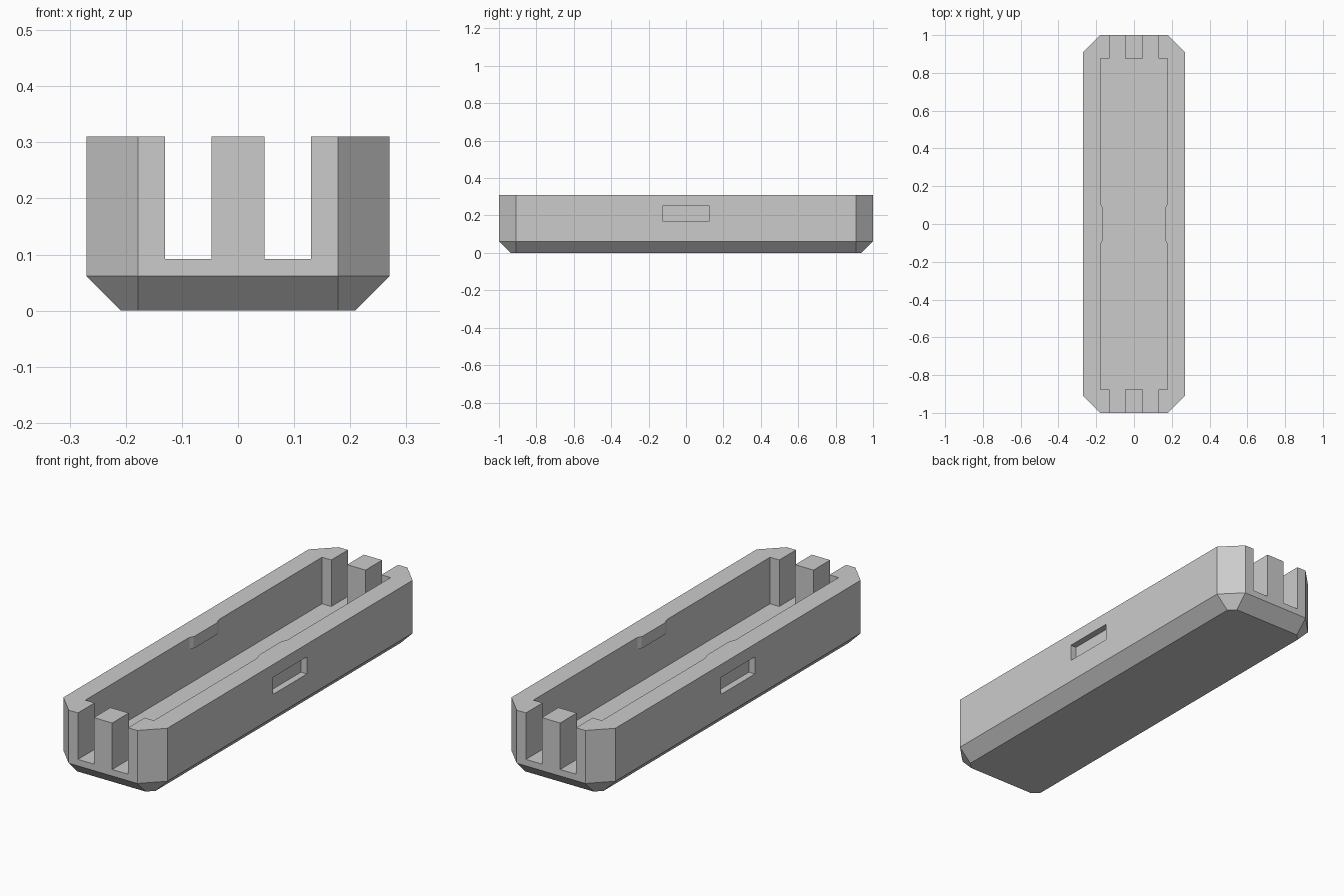
import bpy, bmesh, math

if "Cube" in bpy.data.objects:
    bpy.data.objects.remove(bpy.data.objects["Cube"])

grey = bpy.data.materials.new("plain grey")
grey.diffuse_color = (0.6, 0.6, 0.6, 1)
grey.use_nodes = True
grey.node_tree.nodes["Principled BSDF"].inputs["Base Color"].default_value = grey.diffuse_color

HX, HY, H = 0.27, 1.0, 0.31      # half width, half length, height
CUT, BEV = 0.092, 0.0615         # vertical corner cut, bottom bevel
IX, IY, FLOOR = 0.178, 0.877, 0.092


def loft(name, rings):
    """Solid through a stack of (outline, z) rings."""
    bm = bmesh.new()
    loops = [[bm.verts.new((x, y, z)) for x, y in pts] for pts, z in rings]
    n = len(loops[0])
    for a, b in zip(loops, loops[1:]):
        for i in range(n):
            j = (i + 1) % n
            bm.faces.new((a[i], a[j], b[j], b[i]))
    bm.faces.new(loops[0][::-1])
    bm.faces.new(loops[-1])
    bmesh.ops.recalc_face_normals(bm, faces=bm.faces)
    me = bpy.data.meshes.new(name)
    bm.to_mesh(me)
    bm.free()
    me.materials.append(grey)
    ob = bpy.data.objects.new(name, me)
    bpy.context.collection.objects.link(ob)
    return ob


def octagon(hx, hy, cut):
    return [(hx, -hy + cut), (hx, hy - cut), (hx - cut, hy), (-hx + cut, hy),
            (-hx, hy - cut), (-hx, -hy + cut), (-hx + cut, -hy), (hx - cut, -hy)]


def subtract(target, cutter):
    cutter.hide_render = True
    mod = target.modifiers.new("cut", 'BOOLEAN')
    mod.operation = 'DIFFERENCE'
    mod.solver = 'EXACT'
    mod.object = cutter
    bpy.context.view_layer.objects.active = target
    bpy.ops.object.modifier_apply(modifier=mod.name)
    bpy.data.objects.remove(cutter)


# Tray body: cut corners, bevelled underside
tray = loft("tray", [(octagon(HX - BEV, HY - BEV, CUT - BEV), 0),
                     (octagon(HX, HY, CUT), BEV),
                     (octagon(HX, HY, CUT), H)])

# Cavity with two open slots at each end
end = [(IX, IY), (0.13, IY), (0.13, 1.1), (0.0475, 1.1), (0.0475, IY)]
end += [(-x, y) for x, y in reversed(end)]
plan = end + [(-x, -y) for x, y in end]
subtract(tray, loft("cavity_cutter", [(plan, FLOOR), (plan, H + 0.1)]))

for s, side in ((1, "right"), (-1, "left")):
    # Shallow grip pocket on the outer wall
    rect = [(s * x, y) for x, y in
            ((HX - 0.031, -0.125), (HX + 0.1, -0.125), (HX + 0.1, 0.125), (HX - 0.031, 0.125))]
    subtract(tray, loft("pocket_cutter", [(rect, 0.17), (rect, 0.25)]))

    # Small eased retaining lip on the inner wall
    ease = [(IX - 0.012 * (1 - math.cos(math.pi * i / 4)) / 2, 0.115 - 0.035 * i / 4)
            for i in range(5)]
    lip = [(s * x, y) for x, y in ease] + [(s * x, -y) for x, y in reversed(ease)]
    loft(side + "_lip", [(lip, 0.255), (lip, H)])
